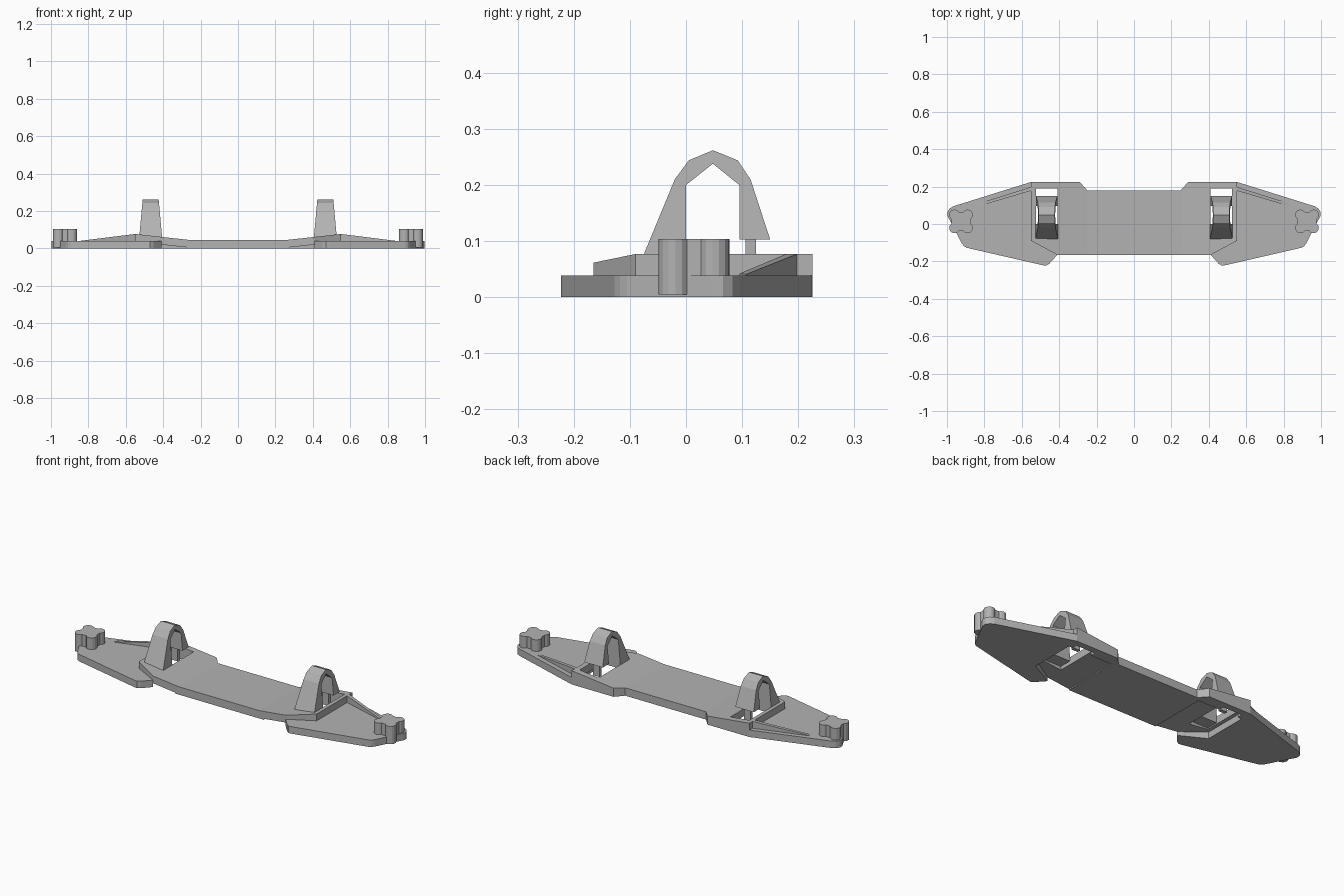
import bpy, bmesh, math

cube = bpy.data.objects.get("Cube")
if cube:
    bpy.data.objects.remove(cube, do_unlink=True)

grey = bpy.data.materials.new("plain grey")
grey.use_nodes = True
colour = (0.45, 0.45, 0.45, 1)
grey.diffuse_color = colour
grey.node_tree.nodes["Principled BSDF"].inputs["Base Color"].default_value = colour


def finish(name, bm):
    bmesh.ops.recalc_face_normals(bm, faces=bm.faces[:])
    mesh = bpy.data.meshes.new(name)
    bm.to_mesh(mesh)
    bm.free()
    mesh.materials.append(grey)
    obj = bpy.data.objects.new(name, mesh)
    bpy.context.collection.objects.link(obj)
    return obj


def loft(name, first, second):
    """Solid between two matching outlines."""
    bm = bmesh.new()
    a = [bm.verts.new(p) for p in first]
    b = [bm.verts.new(p) for p in second]
    bm.faces.new(a)
    bm.faces.new(b)
    for i in range(len(a)):
        j = (i + 1) % len(a)
        bm.faces.new((a[i], a[j], b[j], b[i]))
    return finish(name, bm)


def slab(name, plan, low, top, side=1):
    """Plan outline raised from low to a height given by top(x)."""
    return loft(name, [(side * x, y, low) for x, y in plan],
                [(side * x, y, top(x)) for x, y in plan])


def rect(x0, x1, y0, y1):
    return [(x0, y0), (x1, y0), (x1, y1), (x0, y1)]


def cut(obj, cutter):
    mod = obj.modifiers.new("cut", 'BOOLEAN')
    mod.operation = 'DIFFERENCE'
    mod.solver = 'EXACT'
    mod.object = cutter
    bpy.context.view_layer.objects.active = obj
    bpy.ops.object.modifier_apply(modifier=mod.name)
    bpy.data.objects.remove(cutter, do_unlink=True)


def ramp_top(x):
    return 0.044 + (x - 0.25) * 0.11


def ramp_ceiling(x):
    return ramp_top(x) - 0.041


# Outline pieces of one half
ramp_plan = [(0.25, -0.165), (0.41, -0.165), (0.55, -0.09), (0.55, 0.225),
             (0.29, 0.225), (0.25, 0.18)]
recess_plan = [(0.275, -0.2), (0.41, -0.2), (0.41, -0.165), (0.549, -0.09),
               (0.549, 0.16), (0.275, 0.16)]
wing_plan = [(0.55, 0.225), (0.965, 0.095), (0.985, 0.083), (0.997, 0.066),
             (0.998, 0.045), (0.92, -0.105), (0.91, -0.118), (0.895, -0.127),
             (0.49, -0.22), (0.47, -0.223), (0.453, -0.213), (0.41, -0.165),
             (0.55, -0.09)]
rib_plan = [(0.55, 0.178), (0.83, 0.095), (0.84, 0.107), (0.55, 0.198)]

# Clip hoop in side profile (y, z)
hoop_profile = [(-0.082, 0.06), (-0.02, 0.21), (0.005, 0.244), (0.048, 0.262),
                (0.092, 0.244), (0.115, 0.21), (0.15, 0.103), (0.095, 0.103),
                (0.095, 0.2), (0.048, 0.238), (0.0, 0.2), (0.0, 0.04),
                (-0.082, 0.04)]
HOOP_X = 0.467


def hoop_half(z):
    return 0.061 - (z - 0.06) * 0.09


# Four-lobed knob outline
knob_plan = []
for lobe in range(4):
    aim = math.radians(45 + 90 * lobe)
    for step in range(9):
        a = aim + math.radians(-100 + 25 * step)
        knob_plan.append((0.925 + 0.05 * math.cos(aim) + 0.028 * math.cos(a),
                          0.014 + 0.05 * math.sin(aim) + 0.028 * math.sin(a)))

# Middle strip
slab("middle_strip", rect(-0.25, 0.25, -0.165, 0.18), 0, lambda x: 0.044)

for side, label in ((1, "left"), (-1, "right")):
    # Sloped ramp, hollow below, with a slot for the clip
    ramp = slab(label + "_ramp", ramp_plan, 0, ramp_top, side)
    cut(ramp, slab("recess_cutter", recess_plan, -0.02, ramp_ceiling, side))
    cut(ramp, slab("slot_cutter", rect(0.408, 0.525, -0.068, 0.19), -0.05,
                   lambda x: 0.15, side))

    # Flat wing and its tapering rib
    slab(label + "_wing", wing_plan, 0, lambda x: 0.039, side)
    slab(label + "_rib", rib_plan, 0.03,
         lambda x: 0.077 - (x - 0.55) * 0.125, side)

    # Tapered hoop with its hooked stem
    loft(label + "_hoop",
         [(side * (HOOP_X - hoop_half(z)), y, z) for y, z in hoop_profile],
         [(side * (HOOP_X + hoop_half(z)), y, z) for y, z in hoop_profile])
    slab(label + "_hoop_stem", rect(0.447, 0.487, 0.106, 0.125), 0.03,
         lambda x: 0.108, side)

    # End knob
    slab(label + "_knob", knob_plan, 0.005, lambda x: 0.104, side)
